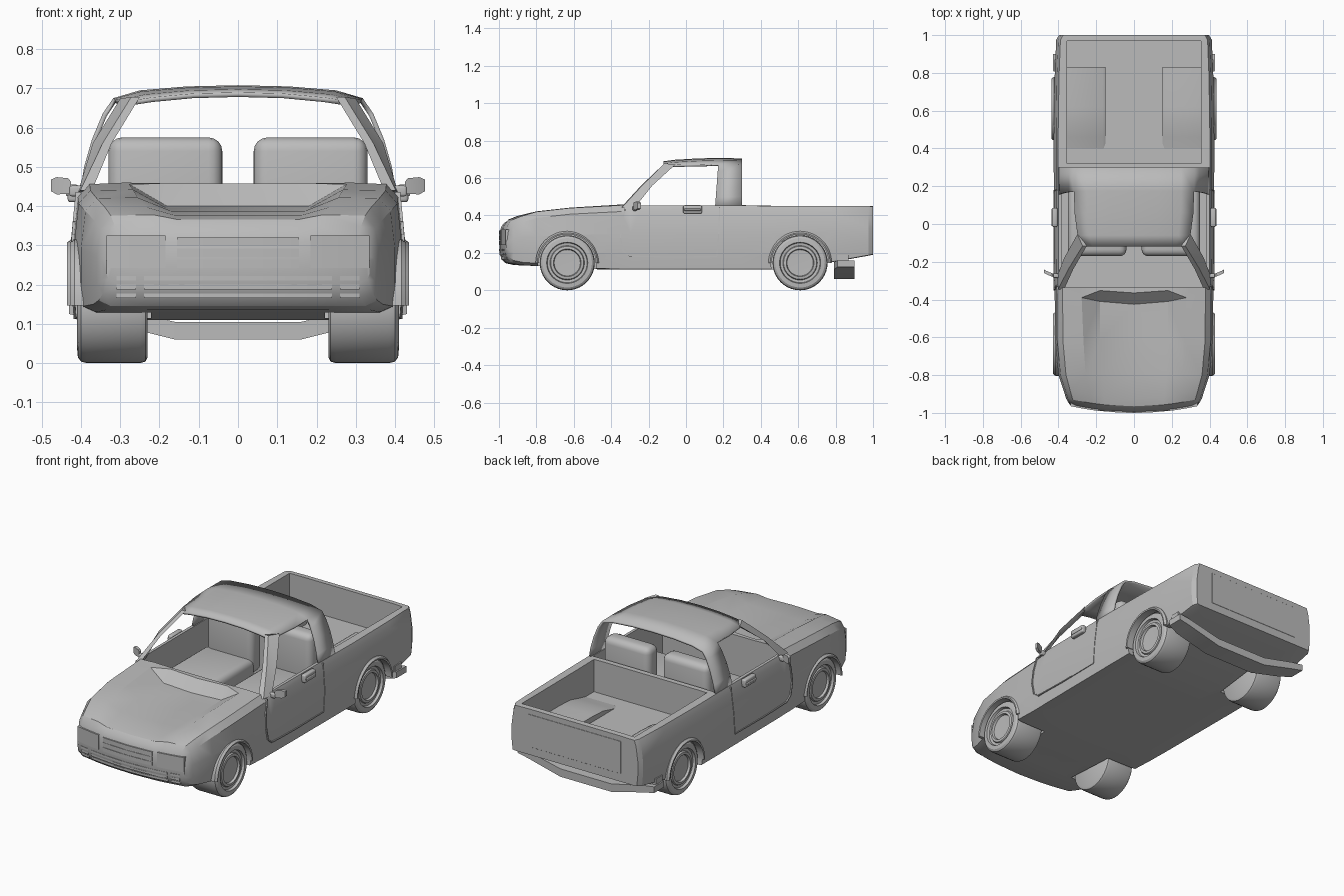
import bpy, bmesh, math
from mathutils import Matrix

if "Cube" in bpy.data.objects:
    bpy.data.objects.remove(bpy.data.objects["Cube"])

paint = bpy.data.materials.new("grey paint")
paint.diffuse_color = (0.5, 0.5, 0.5, 1)
paint.use_nodes = True
paint.node_tree.nodes["Principled BSDF"].inputs["Base Color"].default_value = paint.diffuse_color


def activate(ob):
    bpy.ops.object.select_all(action='DESELECT')
    ob.select_set(True)
    bpy.context.view_layer.objects.active = ob


def finish(name, bm, mirror=False, angle=30):
    bmesh.ops.remove_doubles(bm, verts=bm.verts, dist=1e-5)
    bmesh.ops.recalc_face_normals(bm, faces=bm.faces)
    me = bpy.data.meshes.new(name)
    bm.to_mesh(me)
    bm.free()
    me.materials.append(paint)
    ob = bpy.data.objects.new(name, me)
    bpy.context.collection.objects.link(ob)
    activate(ob)
    bpy.ops.object.shade_smooth_by_angle(angle=math.radians(angle))
    if mirror:
        ob.modifiers.new("mirror", 'MIRROR')
    return ob


def skin(name, rows, ring=False, loop=False, caps=False, mirror=False, skip=None, angle=30):
    """Join rows of points into a surface."""
    bm = bmesh.new()
    v = [[bm.verts.new(p) for p in r] for r in rows]
    n, m = len(v), len(v[0])
    for i in range(n if loop else n - 1):
        for j in range(m if ring else m - 1):
            if skip and skip(i, j):
                continue
            a, b = v[i], v[(i + 1) % n]
            k = (j + 1) % m
            bm.faces.new((a[j], a[k], b[k], b[j]))
    if caps:
        bm.faces.new(v[0])
        bm.faces.new(v[-1])
    return finish(name, bm, mirror, angle)


def box(name, x, y, z, bevel=0, mirror=False, segs=3):
    bm = bmesh.new()
    bmesh.ops.create_cube(bm, size=1)
    bmesh.ops.scale(bm, vec=(x[1] - x[0], y[1] - y[0], z[1] - z[0]), verts=bm.verts)
    bmesh.ops.translate(bm, vec=(sum(x) / 2, sum(y) / 2, sum(z) / 2), verts=bm.verts)
    if bevel:
        bmesh.ops.bevel(bm, geom=bm.edges[:], offset=bevel, segments=segs, profile=0.5, affect='EDGES')
    return finish(name, bm, mirror)


def bow(x):
    return 0.04 * (x / 0.35) ** 2


# lower body: y, bottom z, half width, shoulder z, centre z, crease fraction, plan curve
stations = [
    (-0.998, 0.20, 0.335, 0.310, 0.310, 0.6, 1), (-0.985, 0.165, 0.348, 0.350, 0.345, 0.6, 1),
    (-0.965, 0.145, 0.360, 0.378, 0.366, 0.6, 1), (-0.92, 0.135, 0.375, 0.397, 0.377, 0.62, 1),
    (-0.80, 0.13, 0.400, 0.422, 0.388, 0.64, 0), (-0.62, 0.12, 0.418, 0.442, 0.394, 0.64, 0),
    (-0.425, 0.11, 0.42, 0.456, 0.400, 0.66, 1.4), (-0.365, 0.11, 0.42, 0.46, 0.458, 0.70, 1.2),
    (-0.25, 0.11, 0.422, 0.455, 0.455, 0.70, 0),
    (0.30, 0.11, 0.425, 0.455, 0.455, 0.70, 0), (0.47, 0.11, 0.425, 0.453, 0.453, 0.70, 0),
    (0.78, 0.15, 0.42, 0.452, 0.452, 0.70, 0), (0.975, 0.185, 0.412, 0.452, 0.452, 0.70, 0),
    (1.0, 0.19, 0.397, 0.45, 0.45, 0.70, 0)]
bm = bmesh.new()
rings = []
for y, zb, w, zs, zc, f, c in stations:
    h = zs - zb
    edge = .945 if y > -.3 else .90
    half = [(0, zb), (.43 * w, zb), (f * w, zb), (edge * w, zb), (.985 * w, zb + (.015 if y < -.7 else .003)),
            (w, zb + .25 * h), (w, zb + .55 * h), (.972 * w, zs - .035), (edge * w, zs - .002),
            (f * w, zs), (.43 * w, zc), (0, zc)]
    pts = half + [(-x, z) for x, z in half[10:0:-1]]
    rings.append([bm.verts.new((x, y + bow(x) * c, z)) for x, z in pts])
for a, b in zip(rings, rings[1:]):
    for j in range(22):
        k = (j + 1) % 22
        bm.faces.new((a[j], a[k], b[k], b[j]))
for r in (rings[0], rings[-1]):
    for q in ((0, 1, 10, 11), (1, 2, 9, 10), (2, 3, 8, 9), (3, 4, 5, 6, 7, 8)):
        bm.faces.new([r[i] for i in q])
        bm.faces.new([r[(22 - i) % 22] for i in q])
bmesh.ops.triangulate(bm, faces=bm.faces[:])
body = finish("body", bm)

# cut out cab, bed and wheel arches
cutters = [box("cab_cutter", (-.383, .383), (-.335, .29), (.14, .6)),
           box("bed_cutter", (-.355, .355), (.32, .97), (.27, .6))]
WHEELS = (("front", -0.635), ("rear", 0.61))
for label, y in WHEELS:
    for s in (-1, 1):
        bm = bmesh.new()
        bmesh.ops.create_cone(bm, cap_ends=True, segments=40, radius1=.156, radius2=.156, depth=.3,
                              matrix=Matrix.Translation((s * .372, y, .147)) @ Matrix.Rotation(math.pi / 2, 4, 'Y'))
        cutters.append(finish(label + "_arch_cutter", bm))
for c in cutters:
    c.hide_render = True
    mod = body.modifiers.new("cut", 'BOOLEAN')
    mod.operation, mod.solver, mod.object = 'DIFFERENCE', 'EXACT', c
    activate(body)
    bpy.ops.object.modifier_apply(modifier=mod.name)
    bpy.data.objects.remove(c)
activate(body)
bpy.ops.object.shade_smooth_by_angle(angle=math.radians(28))

# roof with the wide rear pillars
roof = []
for y, top, k in ((-.12, .690, .88), (-.06, .698, .94), (.06, .705, .99), (.155, .708, 1), (.30, .705, 1)):
    d = top - .708
    lean = .02 if y == .155 else 0
    half = [(.402, .44), (.392, .50), (.372, .57), (.345, .635), (.318 * k, .675 + d * .4),
            (.25 * k, .695 + d), (.13 * k, .705 + d), (0, .708 + d)]
    half = [(x, y + lean * (z - .44) / .27, z) for x, z in half]
    roof.append(half + [(-x, yy, z) for x, yy, z in half[-2::-1]])
cab = skin("cab_roof", roof, skip=lambda i, j: i < 3 and (j < 4 or j > 9), angle=35)
sol = cab.modifiers.new("thickness", 'SOLIDIFY')
sol.thickness, sol.offset = .012, -1

# windscreen pillars
skin("windscreen_pillar", [
    [(.408, -.28, .435), (.402, -.345, .44), (.372, -.35, .44), (.378, -.30, .435)],
    [(.370, -.18, .56), (.345, -.235, .56), (.322, -.24, .56), (.35, -.19, .56)],
    [(.300, -.055, .674), (.272, -.116, .678), (.250, -.116, .678), (.284, -.065, .664)]],
    ring=True, caps=True, mirror=True)


# door seams, thin raised strips on the side skin
def side_x(z):
    return .425 - max(0, z - .30) * .1


seam = [(-.325, .435), (-.345, .36), (-.35, .28), (-.335, .21), (-.30, .183), (-.1, .178),
        (.165, .18), (.175, .3), (.18, .445)]
for i, (a, b) in enumerate(zip(seam, seam[1:])):
    dy, dz = b[0] - a[0], b[1] - a[1]
    n = math.hypot(dy, dz)
    oy, oz = -dz / n * .003, dy / n * .003
    rows = []
    for y, z in (a, b):
        x = side_x(z)
        rows.append([(x - .012, y + oy, z + oz), (x + .002, y + oy, z + oz),
                     (x + .002, y - oy, z - oz), (x - .012, y - oy, z - oz)])
    skin("door_seam_%d" % i, rows, ring=True, caps=True, mirror=True)

# door handles and mirrors
box("door_handle", (.405, .434), (-.015, .085), (.41, .455), .008, True)
box("handle_grip", (.42, .438), (-.01, .08), (.425, .437), .004, True)
skin("mirror", [[(x, y - .009, zc - h), (x, y - .009, zc + h), (x, y + .009, zc + h), (x, y + .009, zc - h)]
                for x, y, zc, h in ((.425, -.272, .45, .012), (.433, -.27, .451, .02),
                                    (.462, -.258, .452, .022), (.476, -.25, .453, .015))],
     ring=True, caps=True, mirror=True)
box("mirror_stem", (.39, .43), (-.285, -.262), (.425, .452), .006, True)

# wheels, lathed, and arch lips
tyre = [(0, .23), (.132, .23), (.143, .236), (.147, .25), (.147, .385), (.143, .4), (.132, .408), (.110, .41),
        (.106, .396), (.092, .394), (.088, .402), (.074, .404), (.070, .392), (0, .39)]
lip = [(.152, .39), (.152, .434), (.160, .436), (.169, .424), (.169, .39)]
for label, cy in WHEELS:
    skin(label + "_wheel", [[(x, cy + r * math.cos(t), .147 + r * math.sin(t)) for r, x in tyre]
                            for t in (math.tau * i / 40 for i in range(40))], loop=True, mirror=True)
    skin(label + "_arch_lip", [[(x - (.008 if cy < 0 else 0), cy + r * math.cos(t), .147 + r * math.sin(t))
                                for r, x in lip] for t in (math.radians(7.5 * i) for i in range(25))],
         ring=True, caps=True, mirror=True)


# front lights, grille and bumper bars following the curved nose
def nose_bar(name, x0, x1, z0, z1, out=.004, y0=-.997, mirror=False):
    rows = []
    for i in range(7):
        x = x0 + (x1 - x0) * i / 6
        y = y0 + bow(x)
        rows.append([(x, y - out, z0), (x, y - out, z1), (x, y + .03, z1), (x, y + .03, z0)])
    skin(name, rows, ring=True, caps=True, mirror=mirror)


nose_bar("headlight", .185, .335, .242, .325, mirror=True)
for i, z in enumerate((.253, .281, .309)):
    nose_bar("grille_slat_%d" % i, -.155, .155, z - .011, z + .011, .003)
for i, (z, y) in enumerate(((.172, -.987), (.194, -.995), (.216, -.997))):
    nose_bar("bumper_bar_centre_%d" % i, -.24, .24, z - .006, z + .006, .003, y)
    nose_bar("bumper_bar_side_%d" % i, .26, .31, z - .006, z + .006, .003, y, True)

# seats
box("seat_back", (.04, .33), (.18, .28), (.25, .575), .035, True, 4)
box("seat_cushion", (.04, .35), (-.17, .22), (.14, .34), .035, True, 4)

# bed wheel boxes with a sloping front, and tailgate panel
skin("bed_wheel_box", [[(.15, y, .26), (.15, y, z - .008), (.165, y, z), (.357, y, z), (.357, y, .26)]
                       for y, z in ((.40, .272), (.46, .285), (.53, .303), (.62, .308), (.83, .308))],
     caps=True, ring=True, mirror=True)
box("tailgate_panel", (-.29, .29), (.993, 1.001), (.235, .42), .001, segs=1)

# rear step bumper, dropped in the middle
skin("rear_bumper", [[(x, .79 + d, z), (x, .90, z), (x, .90, z + t), (x, .79 + d, z + t)] for x, z, t, d in (
    (-.43, .125, .035, .02), (-.36, .11, .04, 0), (-.16, .06, .045, 0),
    (.16, .06, .045, 0), (.36, .11, .04, 0), (.43, .125, .035, .02))], ring=True, caps=True)
box("bumper_bracket", (.36, .42), (.81, .87), (.13, .19), 0, True)
